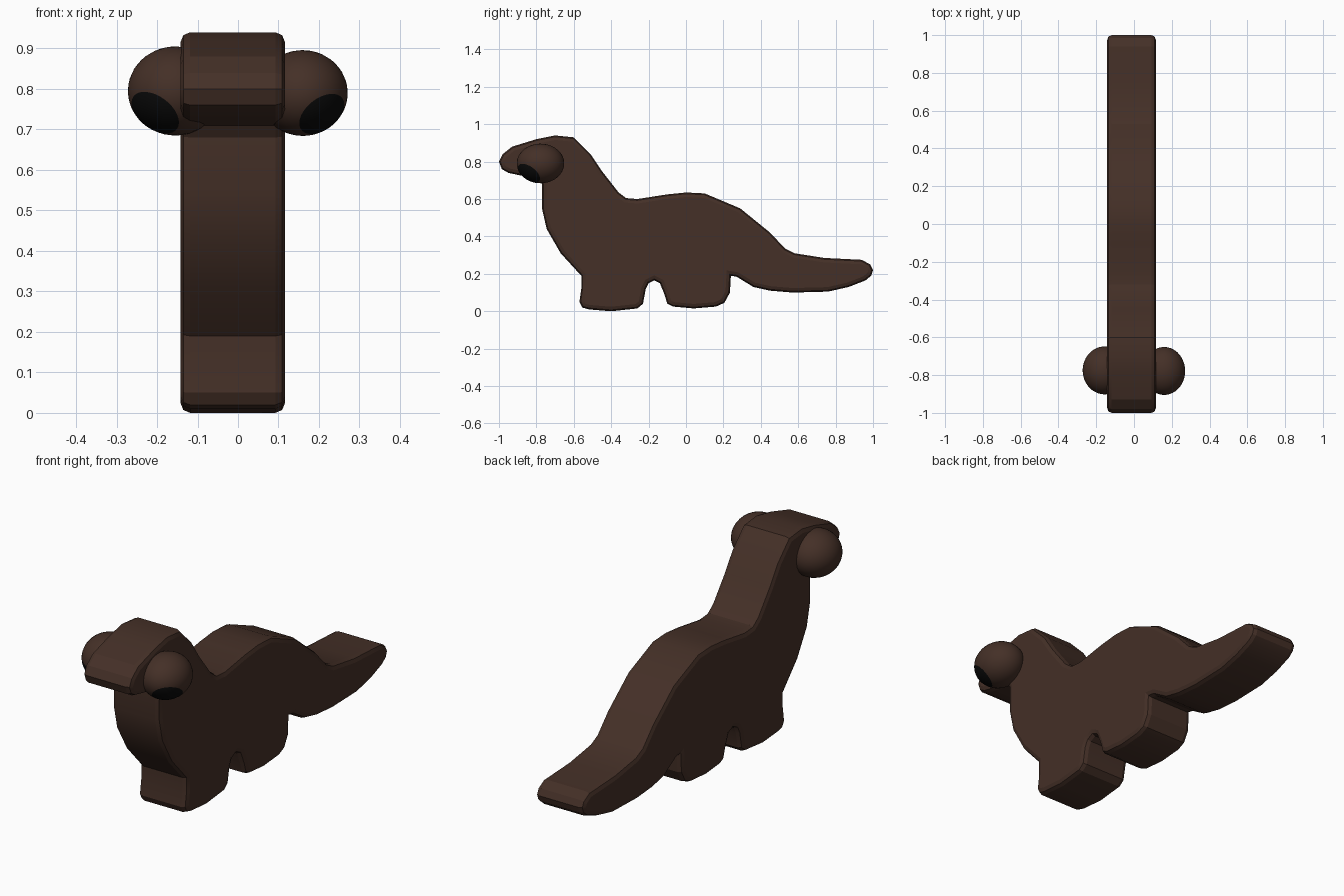
import bpy
import bmesh
import math
from mathutils import Vector, Matrix

default_cube = bpy.data.objects.get("Cube")
if default_cube:
    bpy.data.objects.remove(default_cube, do_unlink=True)


def make_material(name, colour):
    material = bpy.data.materials.new(name)
    material.use_nodes = True
    material.diffuse_color = colour
    shader = material.node_tree.nodes["Principled BSDF"]
    shader.inputs["Base Color"].default_value = colour
    shader.inputs["Roughness"].default_value = 0.8
    return material


def finish_object(name, bm, materials, smooth_angle):
    mesh = bpy.data.meshes.new(name)
    bmesh.ops.recalc_face_normals(bm, faces=bm.faces)
    bm.to_mesh(mesh)
    bm.free()
    for material in materials:
        mesh.materials.append(material)
    part = bpy.data.objects.new(name, mesh)
    bpy.context.collection.objects.link(part)
    bpy.ops.object.select_all(action="DESELECT")
    part.select_set(True)
    bpy.context.view_layer.objects.active = part
    bpy.ops.object.shade_smooth_by_angle(angle=math.radians(smooth_angle))
    return part


brown = make_material("dark brown", (0.058, 0.029, 0.020, 1))
black = make_material("pupil black", (0.003, 0.003, 0.003, 1))

# Side profile as (y, z), grouped by region
jaw_and_chest = [(-1, .8), (-.985, .76), (-.95, .74), (-.88, .725), (-.79, .71),
                 (-.77, .68), (-.77, .55), (-.745, .44), (-.67, .31), (-.56, .19)]
front_leg = [(-.56, .12), (-.57, .05), (-.555, .02), (-.52, .01), (-.4, 0),
             (-.26, .015), (-.23, .04), (-.215, .12)]
leg_gap = [(-.2, .15), (-.17, .165), (-.14, .15), (-.115, .09)]
back_leg = [(-.1, .04), (-.07, .025), (.04, .015), (.16, .025), (.205, .045),
            (.235, .1), (.24, .19)]
tail = [(.27, .185), (.36, .13), (.45, .11), (.57, .1), (.76, .105), (.87, .13),
        (.96, .165), (.99, .19), (1, .22), (.985, .25), (.94, .275), (.74, .285),
        (.58, .31), (.53, .335)]
back_and_neck = [(.45, .42), (.29, .55), (.1, .63), (0, .635), (-.1, .625),
                 (-.26, .6), (-.32, .605), (-.36, .635), (-.45, .75), (-.51, .84)]
crown = [(-.6, .93), (-.7, .94), (-.8, .92), (-.93, .88), (-.98, .84)]
outline = (jaw_and_chest + front_leg + leg_gap + back_leg + tail
           + back_and_neck + crown)

# Body: one thick slab with rounded rims
right_side, left_side = -0.142, 0.116
bm = bmesh.new()
side = bm.faces.new([bm.verts.new((right_side, y, z)) for y, z in outline])
extruded = bmesh.ops.extrude_face_region(bm, geom=[side], use_keep_orig=True)
new_verts = [v for v in extruded["geom"] if isinstance(v, bmesh.types.BMVert)]
bmesh.ops.translate(bm, verts=new_verts, vec=(left_side - right_side, 0, 0))
bmesh.ops.recalc_face_normals(bm, faces=bm.faces)
rim = [e for e in bm.edges
       if abs(e.verts[0].co.x - e.verts[1].co.x) < 0.001]
bmesh.ops.bevel(bm, geom=rim, offset=0.024, segments=2, profile=0.5,
                affect="EDGES", clamp_overlap=False)
finish_object("body", bm, [brown], 20)


# Eyes: stretched balls with a black cap looking forward, down and outward
def make_eye(name, side_sign, centre, radii):
    gaze = Vector((side_sign * 0.52, -0.6, -0.6)).normalized()
    turn = Vector((0, 0, 1)).rotation_difference(gaze).to_matrix().to_4x4()
    bm = bmesh.new()
    bmesh.ops.create_uvsphere(bm, u_segments=32, v_segments=20, radius=1)
    for face in bm.faces:
        face.material_index = int(face.calc_center_median().z > math.cos(math.radians(36)))
    stretch = Matrix.Diagonal((*radii, 1))
    bmesh.ops.transform(bm, verts=bm.verts,
                        matrix=Matrix.Translation(centre) @ stretch @ turn)
    finish_object(name, bm, [brown, black], 40)


make_eye("left_eye", 1, (0.16, -0.778, 0.79), (0.111, 0.127, 0.106))
make_eye("right_eye", -1, (-0.155, -0.775, 0.795), (0.117, 0.127, 0.11))
